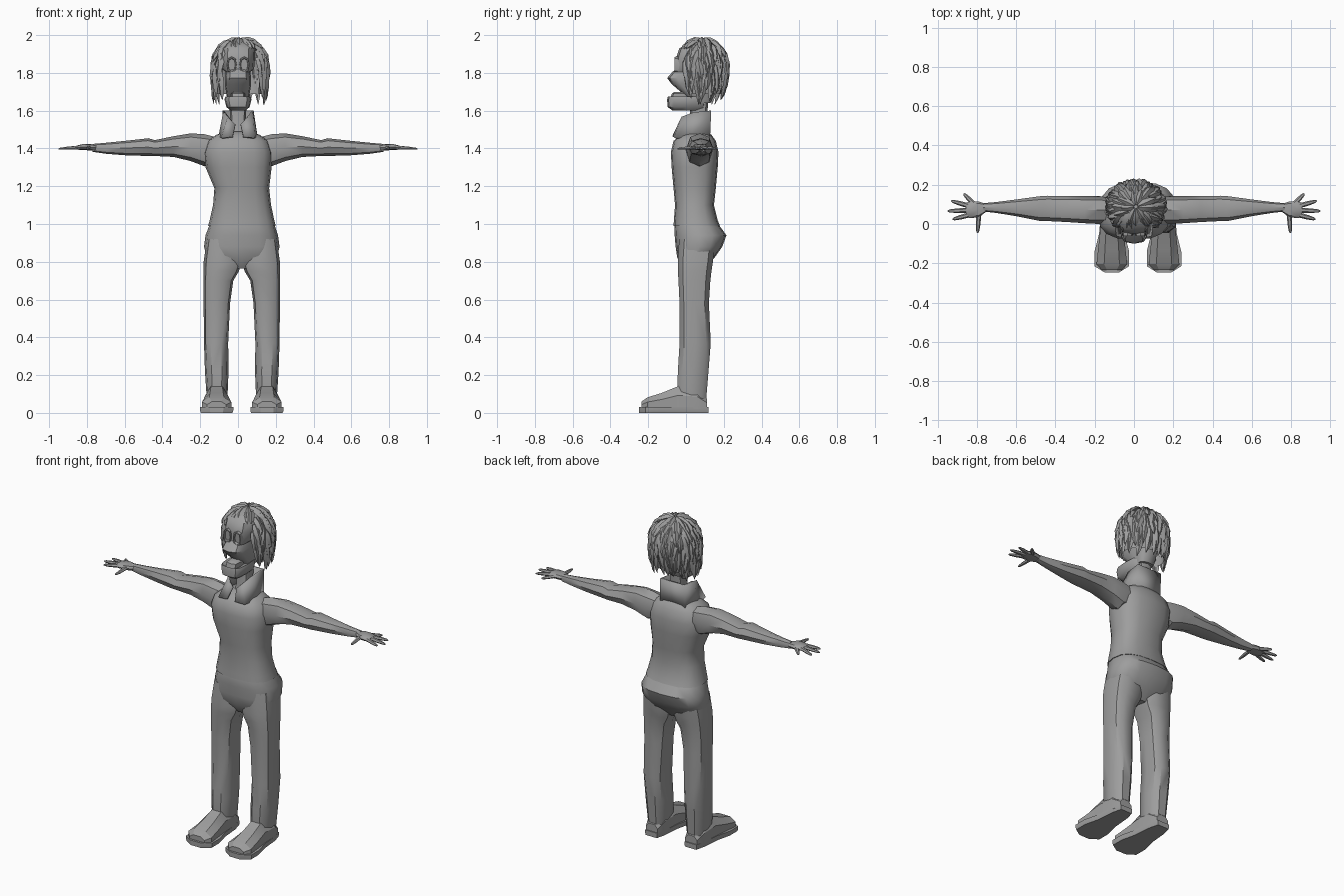
import bpy, bmesh, math, random
from mathutils import Vector

if "Cube" in bpy.data.objects:
    bpy.data.objects.remove(bpy.data.objects["Cube"])

random.seed(4)
grey = bpy.data.materials.new("plain grey")
grey.diffuse_color = (0.34, 0.34, 0.34, 1)
grey.use_nodes = True
grey.node_tree.nodes["Principled BSDF"].inputs["Base Color"].default_value = grey.diffuse_color


def add_loft(bm, rings):
    """Skin a list of equal-length rings and cap both ends."""
    vs = [[bm.verts.new(p) for p in r] for r in rings]
    n = len(vs[0])
    for a, b in zip(vs, vs[1:]):
        for i in range(n):
            j = (i + 1) % n
            bm.faces.new((a[i], a[j], b[j], b[i]))
    bm.faces.new(vs[0])
    bm.faces.new(vs[-1])


def finish(name, bm, angle=40):
    bmesh.ops.recalc_face_normals(bm, faces=bm.faces)
    me = bpy.data.meshes.new(name)
    bm.to_mesh(me)
    bm.free()
    ob = bpy.data.objects.new(name, me)
    bpy.context.collection.objects.link(ob)
    me.materials.append(grey)
    bpy.ops.object.select_all(action='DESELECT')
    ob.select_set(True)
    bpy.context.view_layer.objects.active = ob
    bpy.ops.object.shade_smooth_by_angle(angle=math.radians(angle))
    return ob


def section(a0, a1, b0, b1, n=12, p=2.6):
    """Rounded box outline spanning a0..a1 by b0..b1."""
    pts = []
    for i in range(n):
        t = 2 * math.pi * i / n
        c, s = math.cos(t), math.sin(t)
        pts.append(((a0 + a1) / 2 + (a1 - a0) / 2 * math.copysign(abs(c) ** (2 / p), c),
                    (b0 + b1) / 2 + (b1 - b0) / 2 * math.copysign(abs(s) ** (2 / p), s)))
    return pts


def z_loft(name, rows, n=12, p=2.6, fx=lambda x: x):
    """Rows are (z, x0, x1, y0, y1)."""
    bm = bmesh.new()
    add_loft(bm, [[(fx(x), y, r[0]) for x, y in section(*r[1:], n, p)] for r in rows])
    return finish(name, bm)


# Shirt and trouser seat
z_loft("shirt", [(0.99, -.158, .2, -.066, .18), (1.02, -.15, .192, -.064, .168),
                 (1.1, -.132, .175, -.058, .148), (1.19, -.125, .165, -.066, .158),
                 (1.3, -.172, .178, -.076, .168), (1.38, -.182, .182, -.08, .172),
                 (1.44, -.16, .16, -.066, .158), (1.472, -.115, .115, -.03, .135),
                 (1.49, -.06, .06, .0, .11)], 16)
z_loft("trouser_seat", [(1.03, -.14, .18, -.05, .15), (.99, -.153, .195, -.062, .178),
                        (.94, -.172, .212, -.06, .214), (.88, -.18, .22, -.055, .192),
                        (.82, -.165, .205, -.046, .15), (.765, -.05, .09, -.01, .1)], 16)

# Legs and shoes
for s, side in ((-1, "left"), (1, "right")):
    fx = lambda x: 0.02 + s * x
    z_loft(side + "_leg", [(.92, .01, .185, -.04, .16), (.8, .0, .202, -.047, .146),
                           (.75, .015, .203, -.046, .138), (.7, .045, .203, -.043, .132),
                           (.58, .062, .202, -.037, .124), (.37, .072, .2, -.037, .134),
                           (.22, .07, .195, -.046, .122), (.1, .075, .187, -.05, .112),
                           (.05, .08, .182, -.045, .108)], 10, 2.8, fx)
    bm = bmesh.new()
    rows = [(.112, .04, .075), (.06, .056, .13), (-.04, .06, .142), (-.13, .07, .105),
            (-.205, .078, .082), (-.235, .05, .06)]
    add_loft(bm, [[(fx(.133 + u * w), y, .02 + v * (h - .02)) for u, v in
                   ((-1, 0), (-1, .6), (-.5, 1), (.5, 1), (1, .6), (1, 0))] for y, w, h in rows])
    finish(side + "_shoe", bm, 25)
    half = [(.04, .118), (.055, .06), (.065, -.05), (.088, -.14), (.088, -.215), (.035, -.248)]
    outline = half + [(-w, y) for w, y in reversed(half)]
    bm = bmesh.new()
    add_loft(bm, [[(fx(.133 + w * k), y, z) for w, y in outline]
                  for z, k in ((0, .95), (.012, 1), (.03, 1))])
    finish(side + "_sole", bm, 25)

    # Sleeve, rows are (x, y0, y1, z0, z1)
    bm = bmesh.new()
    rows = [(.1, .01, .13, 1.34, 1.455), (.175, .0, .142, 1.305, 1.475),
            (.25, .004, .142, 1.333, 1.48), (.34, .01, .142, 1.355, 1.465),
            (.44, .015, .144, 1.36, 1.444), (.475, .015, .142, 1.36, 1.454),
            (.6, .04, .125, 1.364, 1.44), (.7, .056, .112, 1.372, 1.43),
            (.77, .064, .106, 1.382, 1.424)]
    add_loft(bm, [[(s * r[0], y, z) for y, z in section(*r[1:], 8, 2.2)] for r in rows])
    finish(side + "_arm", bm)

    # Hand: palm, four fingers and thumb
    bm = bmesh.new()
    rows = [(.745, .068, .1, 1.388, 1.418), (.79, .035, .114, 1.39, 1.424),
            (.83, .03, .118, 1.392, 1.422), (.855, .034, .108, 1.394, 1.414)]
    add_loft(bm, [[(s * r[0], y, z) for y, z in section(*r[1:], 8, 2.6)] for r in rows])
    for x0, y0, x1, y1 in ((.815, .1, .868, .155), (.84, .092, .932, .118), (.845, .07, .95, .066),
                           (.84, .046, .925, .024), (.79, .055, .797, -.046)):
        d = Vector((x1 - x0, y1 - y0, 0))
        q = Vector((-d.y, d.x, 0)).normalized()
        rings = []
        for t, w in ((0, .013), (.55, .0115), (.9, .008), (1, .003)):
            c = Vector((x0, y0, 1.406 - .008 * t)) + d * t
            ring = [c + q * w * math.cos(k * math.pi / 3) + Vector((0, 0, w * .8 * math.sin(k * math.pi / 3)))
                    for k in range(6)]
            rings.append([(s * v.x, v.y, v.z) for v in ring])
        add_loft(bm, rings)
    finish(side + "_hand", bm)

    # Eye socket rim
    bm = bmesh.new()
    add_loft(bm, [[(s * .033 + x, y, 1.843 + z) for x, z in section(-w, w, -h, h, 8, 2.6)]
                  for y, w, h in ((-.035, .028, .044), (-.06, .026, .042),
                                  (-.06, .02, .035), (-.05, .018, .032))])
    finish(side + "_eye_socket", bm, 25)

# Neck, skull with muzzle, open jaw and tongue
z_loft("neck", [(1.44, -.06, .06, .0, .12), (1.52, -.042, .042, .02, .105),
                (1.66, -.045, .045, .02, .12)], 8)
z_loft("skull", [(1.64, -.05, .05, .03, .13), (1.68, -.06, .06, -.005, .15),
                 (1.74, -.07, .07, -.075, .17), (1.773, -.07, .07, -.1, .185),
                 (1.805, -.065, .065, -.072, .19), (1.82, -.085, .085, -.054, .195),
                 (1.88, -.09, .09, -.052, .195), (1.93, -.085, .088, -.035, .18),
                 (1.965, -.05, .06, .02, .13)], 12, 3)
z_loft("jaw", [(1.6, -.04, .04, -.07, .09), (1.62, -.062, .062, -.098, .1),
               (1.66, -.072, .072, -.1, .105), (1.676, -.066, .066, -.096, .1),
               (1.664, -.05, .05, -.08, .08)], 12, 3.5)
z_loft("tongue", [(1.655, -.036, .036, -.085, .03), (1.69, -.036, .036, -.075, .04),
                  (1.7, -.025, .025, -.06, .04)], 8, 4)

# Collar: strip open at the front, (bottom point, top point) for one half
half = [((.028, -.066, 1.462), (.014, -.03, 1.525)), ((.085, -.058, 1.455), (.05, -.02, 1.565)),
        ((.098, .03, 1.455), (.072, .04, 1.59)), ((.08, .122, 1.448), (.078, .128, 1.6))]
flip = lambda p: (-p[0], p[1], p[2])
strip = half + [(flip(a), flip(b)) for a, b in reversed(half)]
bm = bmesh.new()
pairs = [(bm.verts.new(a), bm.verts.new(b)) for a, b in strip]
for (a, b), (c, d) in zip(pairs, pairs[1:]):
    bm.faces.new((a, c, d, b))
collar = finish("collar", bm, 25)
mod = collar.modifiers.new("thickness", 'SOLIDIFY')
mod.thickness = 0.014
mod.offset = 0

# Hair: layered tapered tufts flowing down from the crown
C = Vector((.01, .088, 1.83))


def scalp(az, el, r):
    kx = math.cos(el if el > 0 else el * .55)
    ky = math.cos(el if el > 0 else el * .95)
    z = .15 * math.sin(el) if el > 0 else .215 * el
    return C + Vector((.143 * math.sin(az) * kx * r, -.13 * math.cos(az) * ky * r, z * (r if el > 0 else 1)))


bm = bmesh.new()
for el0, count in ((86, 9), (70, 16), (52, 24), (36, 28), (20, 30), (4, 30), (-10, 28)):
    for k in range(count):
        az = 2 * math.pi * (k + random.uniform(.1, .9)) / count - math.pi
        if abs(math.degrees(az)) < 42 and el0 < 66:
            continue                      # keep the face open
        span, sway = random.uniform(33, 43), random.uniform(-.22, .22)
        lift = random.uniform(.04, .13)
        width = random.uniform(.016, .022)
        rings = []
        for t, w in ((0, .6), (.35, 1), (.75, .75), (1, .06)):
            a = az + sway * t
            p = scalp(a, math.radians(el0 - span * t), .98 + lift * t)
            u = Vector((math.cos(a), math.sin(a), 0)) * width * w
            v = (p - C).normalized() * .014 * w
            rings.append([p + u, p + v, p - u, p - v])
        add_loft(bm, rings)
finish("hair_tufts", bm, 30)

# Hair cap closing gaps under the tufts, cut away over the face
bm = bmesh.new()
grid = [[bm.verts.new(scalp(math.radians(a), math.radians(e), .95)) for a in range(50, 311, 20)]
        for e in (-38, -20, 0, 20, 40, 60, 80)]
for lo, hi in zip(grid, grid[1:]):
    for i in range(len(lo) - 1):
        bm.faces.new((lo[i], lo[i + 1], hi[i + 1], hi[i]))
finish("hair_cap", bm)
